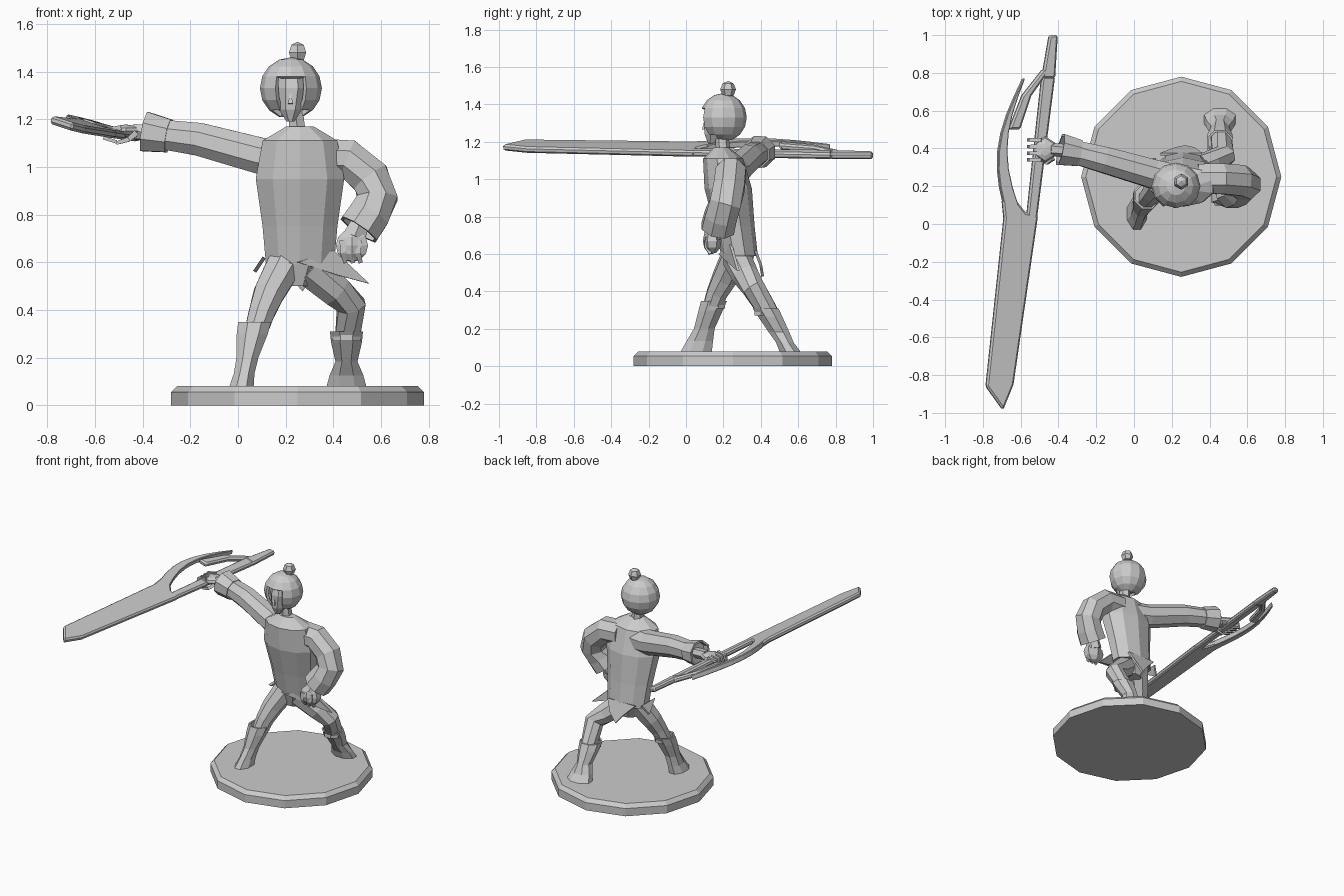
import bpy, bmesh, math
from mathutils import Vector, Matrix

if "Cube" in bpy.data.objects:
    bpy.data.objects.remove(bpy.data.objects["Cube"])

SHADE = 0.6
grey = bpy.data.materials.new("plain_grey")
grey.use_nodes = True
grey.diffuse_color = (SHADE, SHADE, SHADE, 1)
shader = grey.node_tree.nodes["Principled BSDF"]
shader.inputs["Base Color"].default_value = grey.diffuse_color

X, Y = Vector((1, 0, 0)), Vector((0, 1, 0))


def finish(name, bm):
    """Turn a bmesh into a grey, flat shaded object."""
    bmesh.ops.recalc_face_normals(bm, faces=bm.faces)
    mesh = bpy.data.meshes.new(name)
    bm.to_mesh(mesh)
    bm.free()
    mesh.materials.append(grey)
    ob = bpy.data.objects.new(name, mesh)
    bpy.context.collection.objects.link(ob)
    return ob


def skin(name, rings):
    """Join rings of points into a closed surface."""
    bm = bmesh.new()
    loops = [[bm.verts.new(point) for point in ring] for ring in rings]
    for low, high in zip(loops, loops[1:]):
        for k in range(len(low)):
            bm.faces.new((low[k - 1], low[k], high[k], high[k - 1]))
    bm.faces.new(loops[0])
    bm.faces.new(loops[-1])
    return finish(name, bm)


def ellipse(center, u, v, sides, turn=0.5):
    angles = [math.tau * (k + turn) / sides for k in range(sides)]
    return [center + u * math.cos(a) + v * math.sin(a) for a in angles]


def hollow_end(rings, center, inward):
    """Fold the last ring back inside, as an open cuff."""
    rim = [center.lerp(point, 0.85) for point in rings[-1]]
    rings += [rim, [point + inward for point in rim]]


def column(name, levels, sides=8, turn=0.5, hollow=False):
    """Stack level ellipses given as (center, half width, half depth)."""
    rings = [ellipse(Vector(c), X * w, Y * d, sides, turn) for c, w, d in levels]
    if hollow:
        hollow_end(rings, Vector(levels[-1][0]), Vector((0, 0, -0.04)))
    return skin(name, rings)


def tube(name, path, radius, end_radius, sides=8, hollow=False):
    """Follow a path with a section whose radius changes evenly."""
    points = [Vector(p) for p in path]
    last = len(points) - 1
    rings = []
    for i, point in enumerate(points):
        along = (points[min(i + 1, last)] - points[max(i - 1, 0)]).normalized()
        u = along.cross(Y).normalized()
        r = radius + (end_radius - radius) * i / last
        rings.append(ellipse(point, u * r, u.cross(along) * r, sides))
    if hollow:
        hollow_end(rings, points[-1], along * -0.04)
    return skin(name, rings)


def ball(name, center, size, segments=8, rings=6):
    bm = bmesh.new()
    place = Matrix.Translation(center) @ Matrix.Diagonal((*size, 1))
    bmesh.ops.create_uvsphere(bm, u_segments=segments, v_segments=rings, radius=1, matrix=place)
    return finish(name, bm)


def plate(name, outline, thickness=0.015, bevel=0):
    """Flat outline thickened evenly to both sides."""
    bm = bmesh.new()
    bm.faces.new([bm.verts.new(p) for p in outline])
    ob = finish(name, bm)
    solid = ob.modifiers.new("thickness", "SOLIDIFY")
    solid.thickness, solid.offset = thickness, 0
    if bevel:
        edge = ob.modifiers.new("edge", "BEVEL")
        edge.width, edge.segments = bevel, 1
    return ob


def weapon_part(name, outline):
    """Lay an outline in the tilted plane of the weapon."""
    tilted = [(x, y, 0.98 - 0.3 * x + 0.02 * y) for x, y in outline]
    return plate(name, tilted, thickness=0.035, bevel=0.01)


def weapon_strip(name, path, width, end_width):
    """Tapering strip along a path running mostly in y."""
    left, right = [], []
    for i, (x, y) in enumerate(path):
        half = (width + (end_width - width) * i / (len(path) - 1)) / 2
        left.append((x - half, y))
        right.append((x + half, y))
    return weapon_part(name, left + right[::-1])


def boot(name, sole, top, foot_width, foot_depth):
    """Foot, narrow ankle and flared, open top."""
    sole, top = Vector(sole), Vector(top)
    column(name, [(sole, foot_width, foot_depth),
                  (sole.lerp(top, 0.2), foot_width * 0.85, foot_depth * 0.85),
                  (sole.lerp(top, 0.45), 0.05, 0.06),
                  (sole.lerp(top, 0.8), 0.07, 0.07),
                  (top, 0.075, 0.075)], hollow=True)


# Round stand with a chamfered rim
column("stand", [((.25, .25, z), r, r) for z, r in ((0, .53), (.055, .53), (.08, .505))],
       sides=12, turn=0)

# Tunic leaning forward towards the neck, with hips and pointed flaps
tunic_profile = ((.59, .15), (.75, .165), (.95, .195), (1.11, .165), (1.17, .06))
column("tunic", [((.26, .2 + (1.1 - z) * .17, z), w, w * .65) for z, w in tunic_profile], sides=10)
column("hips", [((.25, .28, .5), .06, .06), ((.25, .28, .6), .13, .095)])
plate("tail_flap", [(.14, .37, .62), (.36, .37, .62), (.32, .4, .54), (.27, .41, .48), (.22, .4, .54)])
plate("left_flap", [(.25, .18, .6), (.4, .24, .65), (.55, .28, .51), (.42, .25, .545)])
plate("right_flap", [(.11, .2, .62), (.11, .35, .62), (.07, .32, .56)])

# Neck, face tapering to the chin, and nose
tube("neck", [(.25, .2, 1.13), (.24, .19, 1.27)], .04, .033, sides=6)
column("face", [((.22, .135, 1.19), .018, .018), ((.22, .155, 1.24), .052, .06),
                ((.225, .17, 1.33), .07, .08), ((.225, .18, 1.4), .06, .07)])
tube("nose", [(.22, .095, 1.265), (.22, .1, 1.31)], .014, .004, sides=4)

# Hair shell with the face opening cut away
bm = bmesh.new()
bmesh.ops.create_uvsphere(bm, u_segments=12, v_segments=8, radius=1)
opening = []
for face in bm.faces:
    c = face.calc_center_median()
    if (c.y < -.3 and abs(c.x) < .5 and c.z < .45) or c.z < -.9:
        opening.append(face)
bmesh.ops.delete(bm, geom=opening, context="FACES")
bmesh.ops.transform(bm, verts=bm.verts,
                    matrix=Matrix.Translation((.222, .2, 1.33)) @ Matrix.Diagonal((.13, .125, .13, 1)))
hair = finish("hair", bm)
hair.modifiers.new("thickness", "SOLIDIFY").thickness = .018
ball("hair_back", (.225, .23, 1.32), (.105, .08, .11))
ball("topknot", (.25, .225, 1.48), (.042, .042, .045), segments=6, rings=4)

# Outstretched right arm with a wide cuff
tube("right_sleeve", [(.22, .23, 1.03), (.1, .265, 1.045), (-.16, .34, 1.115), (-.31, .38, 1.135)], .09, .067)
tube("right_cuff", [(-.29, .375, 1.13), (-.39, .395, 1.148)], .075, .09, hollow=True)
tube("right_wrist", [(-.33, .385, 1.14), (-.44, .395, 1.15)], .035, .035, sides=6)
ball("right_palm", (-.47, .395, 1.15), (.06, .07, .028), segments=6)
for i in range(4):
    y = .34 + i * .035
    tube("right_finger", [(-.49, y, 1.165), (-.55, y, 1.155), (-.56, y, 1.12), (-.51, y, 1.105)],
         .015, .01, sides=4)
tube("right_thumb", [(-.43, .35, 1.14), (-.46, .325, 1.115), (-.51, .33, 1.1)], .018, .01, sides=4)

# Left arm bent with the fist at the hip
tube("left_sleeve", [(.34, .24, 1.04), (.46, .24, 1.035), (.555, .23, .955), (.585, .21, .87),
                     (.55, .185, .8), (.507, .17, .737)], .085, .095, hollow=True)
tube("left_wrist", [(.51, .165, .76), (.485, .15, .7)], .045, .055, sides=6)
ball("left_fist", (.478, .14, .67), (.078, .05, .07), segments=6)
for i in range(3):
    x = .44 + i * .032
    tube("left_finger", [(x, .115, .69), (x, .11, .64), (x + .01, .13, .6)], .02, .012, sides=4)

# Legs in a wide stance
tube("right_leg", [(.2, .27, .6), (.13, .205, .47), (.1, .165, .39), (.06, .12, .26)], .08, .048)
tube("left_leg", [(.29, .27, .58), (.41, .32, .48), (.475, .36, .42), (.46, .44, .29), (.45, .49, .2)],
     .08, .048)
boot("right_boot", (.015, .055, .08), (.07, .15, .35), foot_width=.055, foot_depth=.09)
boot("left_boot", (.455, .555, .08), (.455, .425, .31), foot_width=.09, foot_depth=.06)

# Long weapon: blade, bowed prong, grip and strut
weapon_part("blade", [(-.695, -.985), (-.64, -.85), (-.51, .045), (-.575, .06), (-.63, .13),
                      (-.7, .13), (-.69, .03), (-.785, -.86)])
bow = [i / 8 for i in range(1, 9)]
weapon_strip("prong", [(-.62 + .035 * t - .095 * math.sin(math.pi * t), .77 * t) for t in bow], .075, .008)
weapon_strip("grip", [(-.543, .03), (-.455, .78)], .055, .07)
weapon_strip("grip_end", [(-.455, .77), (-.428, 1)], .07, .045)
weapon_strip("strut", [(-.635, .5), (-.57, .68), (-.465, .82)], .06, .04)
